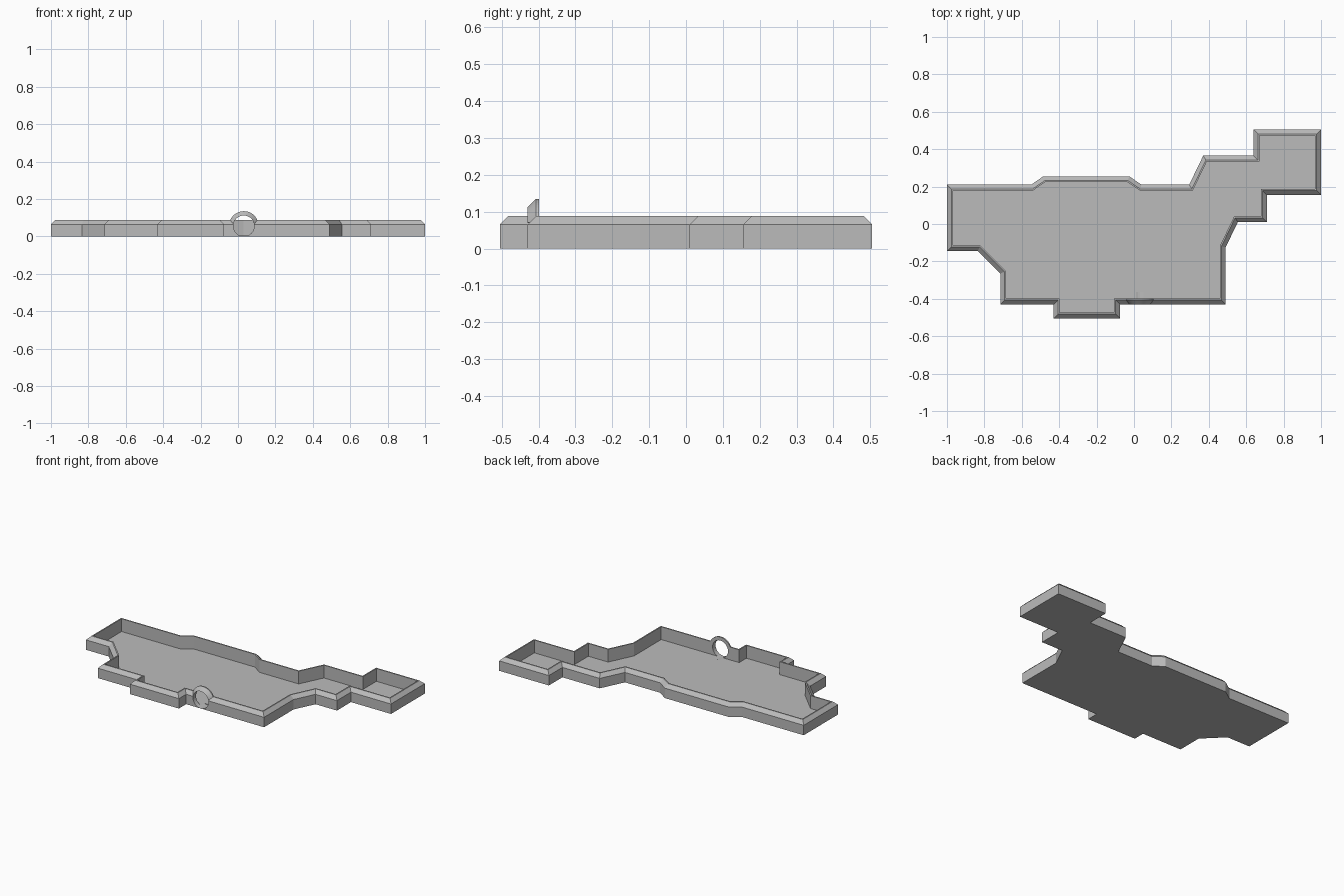
import bpy, bmesh, math
from mathutils import Vector

cube = bpy.data.objects.get("Cube")
if cube:
    bpy.data.objects.remove(cube)

stone = bpy.data.materials.new("plain grey")
stone.use_nodes = True
GREY = (0.5, 0.5, 0.5, 1)
stone.diffuse_color = GREY
stone.node_tree.nodes["Principled BSDF"].inputs["Base Color"].default_value = GREY

# Outer footprint, counter-clockwise from the front right corner
OUTLINE = [(-1, -.145), (-.835, -.145), (-.715, -.265), (-.715, -.43), (-.43, -.43),
           (-.43, -.505), (-.075, -.505), (-.075, -.43), (.49, -.43), (.49, -.125),
           (.555, .01), (.71, .01), (.71, .155), (1, .155), (1, .505), (.64, .505),
           (.64, .365), (.37, .365), (.295, .21), (.04, .21), (-.025, .255),
           (-.485, .255), (-.55, .21), (-1, .21)]
WALL, BEVEL = 0.031, 0.023
SHOULDER, TOP, FLOOR = 0.065, 0.088, 0.004
GATE_X, GATE_Z, GATE_R = 0.031, 0.056, 0.056
FRONT = -0.43


def inset(points, d):
    """Offset a closed outline inward with mitred corners."""
    pts = [Vector(p) for p in points]
    out = []
    for i, p in enumerate(pts):
        a = (p - pts[i - 1]).normalized()
        b = (pts[(i + 1) % len(pts)] - p).normalized()
        na, nb = Vector((-a.y, a.x)), Vector((-b.y, b.x))
        out.append(p + (na + nb) * d / (1 + na.dot(nb)))
    return out


def make_object(name, bm):
    bmesh.ops.recalc_face_normals(bm, faces=bm.faces)
    mesh = bpy.data.meshes.new(name)
    bm.to_mesh(mesh)
    bm.free()
    mesh.materials.append(stone)
    obj = bpy.data.objects.new(name, mesh)
    bpy.context.collection.objects.link(obj)
    return obj


def bridge(bm, a, b, closed=True):
    n = len(a)
    for i in range(n if closed else n - 1):
        j = (i + 1) % n
        bm.faces.new((a[i], a[j], b[j], b[i]))


# Floor and perimeter wall with a chamfered outer rim
bm = bmesh.new()
loops = []
for d, z in [(0, 0), (0, SHOULDER), (BEVEL, TOP), (WALL, TOP), (WALL, FLOOR)]:
    loops.append([bm.verts.new((p.x, p.y, z)) for p in inset(OUTLINE, d)])
for low, high in zip(loops, loops[1:]):
    bridge(bm, low, high)
bm.faces.new(loops[0][::-1])
bm.faces.new(loops[-1])
shell = make_object("walled_floor", bm)

# Round gateway cut through the front wall
bm = bmesh.new()
bmesh.ops.create_cone(bm, cap_ends=True, segments=32, radius1=GATE_R,
                      radius2=GATE_R, depth=0.1)
cutter = make_object("gate_cutter", bm)
cutter.rotation_euler.x = math.pi / 2
cutter.location = (GATE_X, FRONT + WALL / 2, GATE_Z)
cutter.hide_render = True
cutter.hide_set(True)
cut = shell.modifiers.new("gateway", 'BOOLEAN')
cut.operation = 'DIFFERENCE'
cut.solver = 'EXACT'
cut.object = cutter

# Arch above the gateway, with the same chamfered section as the wall
bm = bmesh.new()
section = [(0, GATE_R), (BEVEL, GATE_R + BEVEL), (WALL, GATE_R + BEVEL), (WALL, GATE_R)]
START, STEPS = math.radians(14), 20
rows = []
for y, r in section:
    row = []
    for i in range(STEPS + 1):
        t = START + (math.pi - 2 * START) * i / STEPS
        row.append(bm.verts.new((GATE_X + r * math.cos(t), FRONT + y,
                                 GATE_Z + r * math.sin(t))))
    rows.append(row)
for i in range(len(rows)):
    bridge(bm, rows[i - 1], rows[i], closed=False)
for end in (0, -1):
    bm.faces.new([row[end] for row in rows])
make_object("gate_arch", bm)
